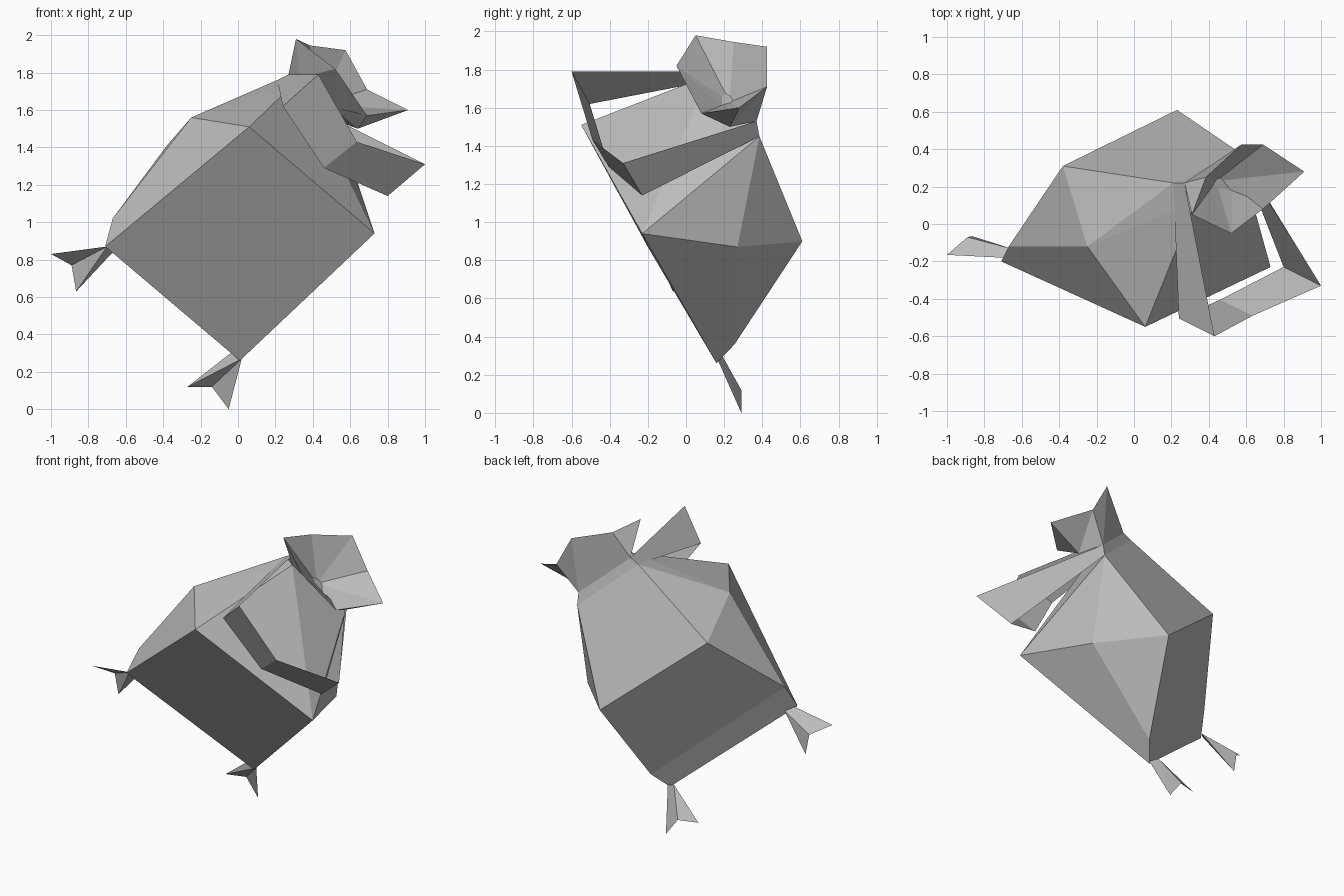
import bpy
import bmesh
from mathutils import Vector

cube = bpy.data.objects.get("Cube")
if cube:
    bpy.data.objects.remove(cube, do_unlink=True)

# One flat grey for the whole bird
grey = bpy.data.materials.new("plain_grey")
grey.use_nodes = True
tone = (0.5, 0.5, 0.5, 1)
grey.diffuse_color = tone
shader = next(n for n in grey.node_tree.nodes if n.type == "BSDF_PRINCIPLED")
shader.inputs["Base Color"].default_value = tone


def build_part(name, corners, faces, closed=True):
    """Make a faceted part from named corners and faces spelled with those names."""
    bm = bmesh.new()
    verts = {key: bm.verts.new(place) for key, place in corners.items()}
    for face in faces:
        bm.faces.new([verts[key] for key in face.split()])
    if closed:
        bmesh.ops.recalc_face_normals(bm, faces=bm.faces)
    mesh = bpy.data.meshes.new(name)
    bm.to_mesh(mesh)
    bm.free()
    mesh.materials.append(grey)
    part = bpy.data.objects.new(name, mesh)
    bpy.context.collection.objects.link(part)
    return part


# Shared neck corners
neck_right = Vector((0.21, 0.22, 1.76))
neck_left = Vector((0.56, 0.385, 1.45))
neck_front = Vector((0.33, 0.12, 1.77))
collar_right = Vector((0.27, 0.22, 1.79))
collar_left = Vector((0.56, 0.37, 1.53))

# Body: a tilted barrel with a flat square front
build_part("body", {
    "hip": (-0.71, -0.2, 0.87),
    "shoulder": (0.06, -0.55, 1.51),
    "flank": (0.73, -0.23, 0.94),
    "base": (0.01, 0.16, 0.26),
    "upper": (-0.25, -0.12, 1.56),
    "back": (-0.38, 0.31, 1.41),
    "rump": (-0.67, -0.12, 1.02),
    "rear": (0.23, 0.61, 0.9),
    "side": (0.56, 0.27, 0.87),
    "heel": (0.09, 0.255, 0.36),
    "neck_r": neck_right, "neck_l": neck_left, "neck_f": neck_front,
}, [
    "hip shoulder flank base",
    "hip rump upper shoulder",
    "rump back upper",
    "hip base heel rump",
    "rump heel rear back",
    "base flank side heel",
    "side rear heel",
    "flank neck_l side",
    "side neck_l rear",
    "back rear neck_l neck_r",
    "back neck_r upper",
    "upper neck_r neck_f",
    "upper neck_f shoulder",
    "shoulder neck_f flank",
    "neck_f neck_l flank",
    "neck_r neck_l neck_f",
])

# Head: open bowl with a pointed lower bill
build_part("head", {
    "crown": (0.31, 0.05, 1.98),
    "ridge": (0.385, 0.25, 1.945),
    "back": (0.575, 0.425, 1.92),
    "cheek_l": (0.69, 0.425, 1.71),
    "tip": (0.91, 0.28, 1.6),
    "jaw": (0.69, 0.08, 1.57),
    "cheek_r": (0.52, -0.05, 1.82),
    "throat": (0.44, 0.23, 1.63),
    "chin": (0.64, 0.23, 1.5),
    "col_r": collar_right, "col_l": collar_left, "neck_f": neck_front,
}, [
    "crown ridge throat", "ridge back throat", "back cheek_l throat",
    "cheek_l tip throat", "tip jaw throat", "jaw cheek_r throat", "cheek_r crown throat",
    "crown cheek_r neck_f", "cheek_r jaw chin neck_f",
    "jaw tip chin", "tip cheek_l chin",
    "cheek_l col_l chin", "cheek_l back col_l",
    "back ridge col_r col_l", "ridge crown col_r", "crown neck_f col_r",
    "col_r neck_f col_l", "neck_f chin col_l",
])

# Loop band: one strip of quads running from the neck, out in front and back
outer = [collar_right, (0.43, -0.6, 1.79), (0.635, -0.49, 1.43),
         (1.0, -0.33, 1.31), collar_left]
inner = [neck_right, (0.24, -0.505, 1.62), (0.46, -0.405, 1.29),
         (0.8, -0.23, 1.14), neck_left]
ring = {}
for i, (a, b) in enumerate(zip(outer, inner)):
    ring[f"o{i}"] = a
    ring[f"i{i}"] = b
count = len(outer)
strips = [f"o{i} i{i} i{(i + 1) % count} o{(i + 1) % count}" for i in range(count)]
build_part("loop_band", ring, strips, closed=False)


# Feet: two-toed wedges with a notch between the toes
def build_foot(name, front, rear, toe_a, notch, toe_b):
    build_part(name, {"front": front, "rear": rear, "a": toe_a, "n": notch, "b": toe_b},
               ["front a n", "front n b", "rear n a", "rear b n",
                "front rear a", "front b rear"])


build_foot("right_foot", (-0.7, -0.18, 0.87), (-0.66, -0.13, 0.85),
           (-1.0, -0.165, 0.83), (-0.89, -0.07, 0.77), (-0.865, -0.065, 0.63))
build_foot("left_foot", (0.02, 0.17, 0.27), (-0.04, 0.19, 0.3),
           (-0.05, 0.29, 0.0), (-0.14, 0.29, 0.12), (-0.27, 0.25, 0.12))
